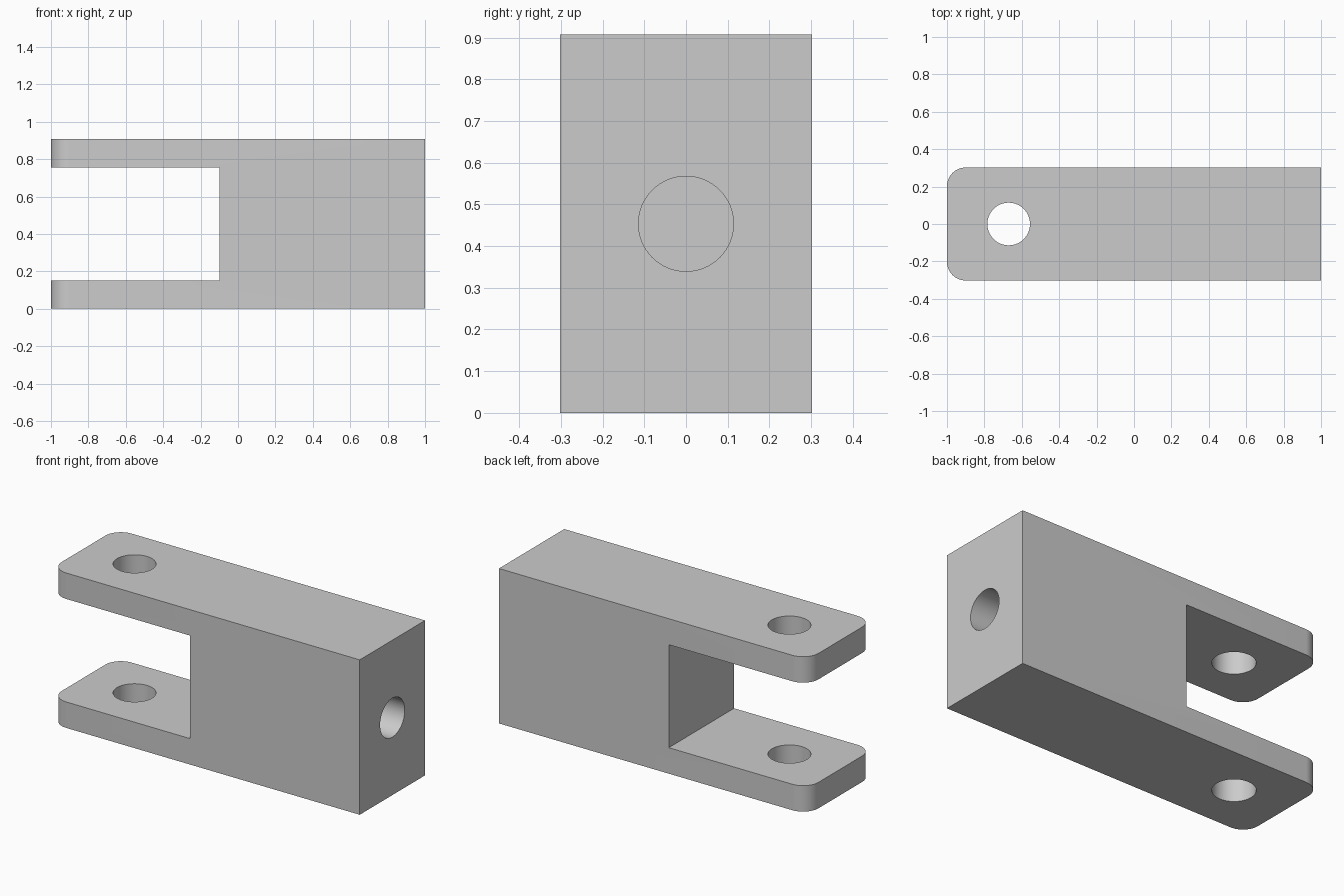
import bpy
import bmesh
from math import radians, sin, cos, pi
from mathutils import Matrix, Vector

HALF_X, HALF_Y, HEIGHT = 1.0, 0.302, 0.907
ARM, SLOT_END, CORNER = 0.152, -0.1, 0.1
HOLE_R, PIN_X, BORE_DEPTH = 0.114, -0.67, 0.6
MID = HEIGHT / 2

old = bpy.data.objects.get("Cube")
if old:
    bpy.data.objects.remove(old, do_unlink=True)

grey = bpy.data.materials.new("plain grey")
grey.use_nodes = True
colour = (0.6, 0.6, 0.6, 1)
grey.diffuse_color = colour
grey.node_tree.nodes["Principled BSDF"].inputs["Base Color"].default_value = colour


def add_object(name, bm):
    bmesh.ops.recalc_face_normals(bm, faces=bm.faces)
    mesh = bpy.data.meshes.new(name)
    bm.to_mesh(mesh)
    bm.free()
    mesh.materials.append(grey)
    obj = bpy.data.objects.new(name, mesh)
    bpy.context.collection.objects.link(obj)
    return obj


def box(name, low, high):
    bm = bmesh.new()
    low, high = Vector(low), Vector(high)
    bmesh.ops.create_cube(bm, size=1, matrix=Matrix.Translation((low + high) / 2)
                          @ Matrix.Diagonal((*(high - low), 1)))
    return add_object(name, bm)


def cylinder(name, centre, length, turn):
    bm = bmesh.new()
    bmesh.ops.create_cone(bm, cap_ends=True, segments=64, radius1=HOLE_R, radius2=HOLE_R,
                          depth=length, matrix=Matrix.Translation(centre) @ turn)
    return add_object(name, bm)


# Block with two rounded upright corners at the fork end
outline = [(HALF_X, -HALF_Y), (HALF_X, HALF_Y)]
for start, side in ((pi / 2, 1), (pi, -1)):
    for i in range(13):
        a = start + i * pi / 24
        outline.append((-HALF_X + CORNER + CORNER * cos(a),
                        side * (HALF_Y - CORNER) + CORNER * sin(a)))
bm = bmesh.new()
base = bm.faces.new([bm.verts.new((x, y, 0)) for x, y in outline])
top = bmesh.ops.extrude_face_region(bm, geom=[base])["geom"]
bmesh.ops.translate(bm, vec=(0, 0, HEIGHT),
                    verts=[v for v in top if isinstance(v, bmesh.types.BMVert)])
clevis = add_object("clevis_fork", bm)

# Slot, pin hole through both arms, and blind bore in the shank end
cutters = [
    box("slot_cutter", (-1.2, -0.5, ARM), (SLOT_END, 0.5, HEIGHT - ARM)),
    cylinder("pin_hole_cutter", (PIN_X, 0, MID), 2, Matrix.Identity(4)),
    cylinder("bore_cutter", (HALF_X, 0, MID), 2 * BORE_DEPTH, Matrix.Rotation(pi / 2, 4, "Y")),
]
bpy.ops.object.select_all(action="DESELECT")
clevis.select_set(True)
bpy.context.view_layer.objects.active = clevis
for cutter in cutters:
    cutter.hide_render = True
    mod = clevis.modifiers.new(cutter.name, "BOOLEAN")
    mod.operation = "DIFFERENCE"
    mod.solver = "EXACT"
    mod.object = cutter
    bpy.ops.object.modifier_apply(modifier=mod.name)
    bpy.data.objects.remove(cutter, do_unlink=True)

bpy.ops.object.shade_smooth_by_angle(angle=radians(30))
